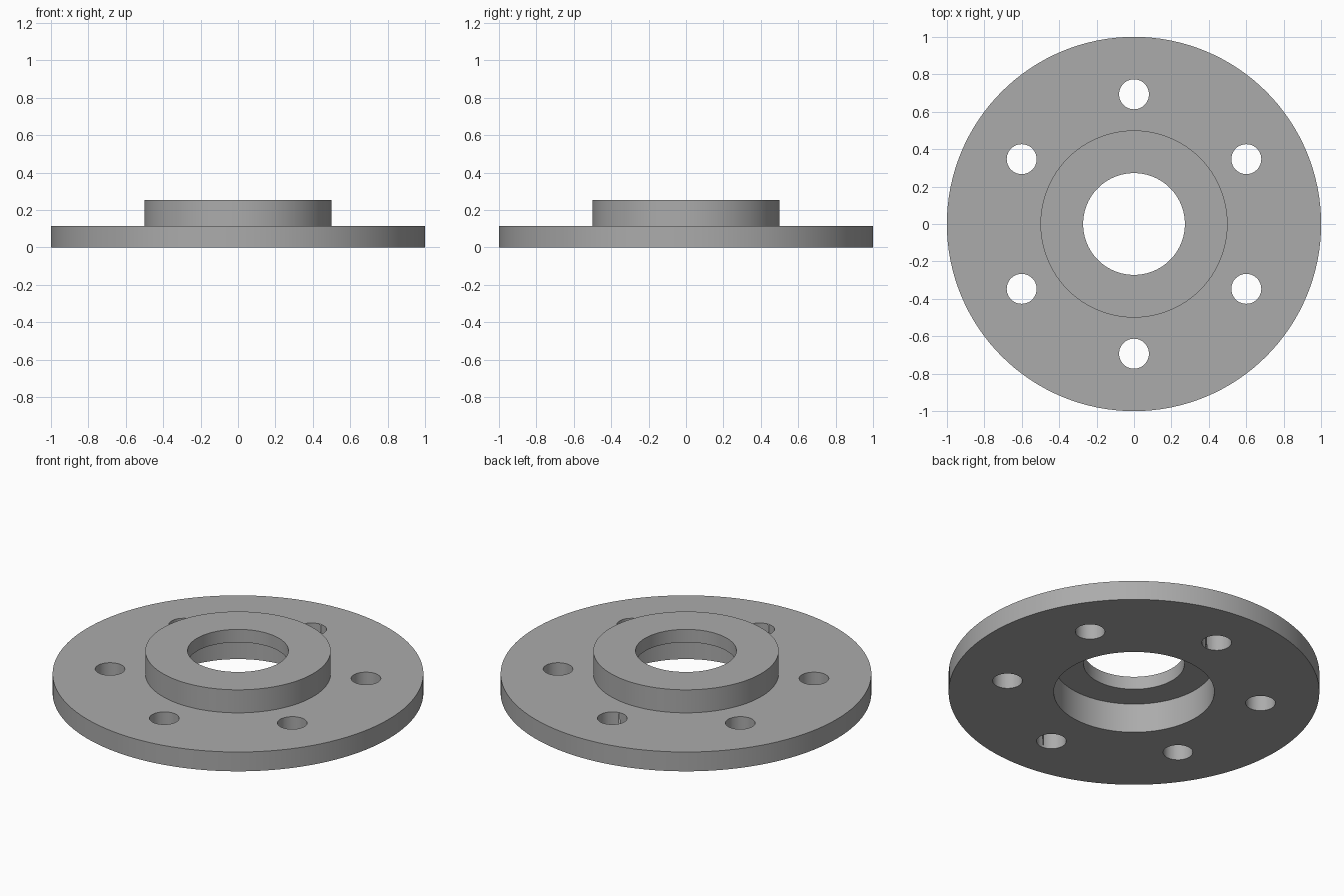
import bpy
import bmesh
from math import cos, sin, pi, radians

cube = bpy.data.objects.get("Cube")
if cube:
    bpy.data.objects.remove(cube, do_unlink=True)

SEGMENTS = 128
FLANGE_TOP, HUB_TOP, SEAT_Z = 0.115, 0.252, 0.175
OUTER_R, HUB_R, BORE_R, SEAT_R = 1.0, 0.5, 0.272, 0.433
BOLT_CIRCLE_R, BOLT_R, BOLTS = 0.693, 0.08, 6

steel = bpy.data.materials.new("grey steel")
steel.use_nodes = True
grey = (0.41, 0.41, 0.41, 1)
steel.diffuse_color = grey
steel.node_tree.nodes["Principled BSDF"].inputs["Base Color"].default_value = grey


def lathe(name, profile):
    """Revolve a closed (radius, height) outline around z."""
    bm = bmesh.new()
    rings = []
    for i in range(SEGMENTS):
        a = 2 * pi * i / SEGMENTS
        rings.append([bm.verts.new((r * cos(a), r * sin(a), z)) for r, z in profile])
    n = len(profile)
    for i in range(SEGMENTS):
        here, there = rings[i], rings[(i + 1) % SEGMENTS]
        for j in range(n):
            k = (j + 1) % n
            bm.faces.new((here[j], there[j], there[k], here[k]))
    bmesh.ops.recalc_face_normals(bm, faces=bm.faces)
    mesh = bpy.data.meshes.new(name)
    bm.to_mesh(mesh)
    bm.free()
    obj = bpy.data.objects.new(name, mesh)
    bpy.context.collection.objects.link(obj)
    mesh.materials.append(steel)
    return obj


# Disc, raised hub, bore and the wider recess underneath
flange = lathe("hub_flange", [
    (OUTER_R, 0), (OUTER_R, FLANGE_TOP), (HUB_R, FLANGE_TOP), (HUB_R, HUB_TOP),
    (BORE_R, HUB_TOP), (BORE_R, SEAT_Z), (SEAT_R, SEAT_Z), (SEAT_R, 0)])

# Bolt holes
for i in range(BOLTS):
    a = radians(90) + 2 * pi * i / BOLTS
    bpy.ops.mesh.primitive_cylinder_add(
        vertices=48, radius=BOLT_R, depth=1,
        location=(BOLT_CIRCLE_R * cos(a), BOLT_CIRCLE_R * sin(a), 0))
    cutter = bpy.context.object
    cutter.name = "bolt_hole_cutter"
    cutter.hide_render = True
    cutter.data.materials.append(steel)
    bpy.ops.object.select_all(action="DESELECT")
    bpy.context.view_layer.objects.active = flange
    flange.select_set(True)
    mod = flange.modifiers.new("bolt_hole", "BOOLEAN")
    mod.operation = "DIFFERENCE"
    mod.solver = "EXACT"
    mod.object = cutter
    bpy.ops.object.modifier_apply(modifier=mod.name)
    bpy.data.objects.remove(cutter, do_unlink=True)

bpy.ops.object.shade_smooth_by_angle(angle=radians(30))
